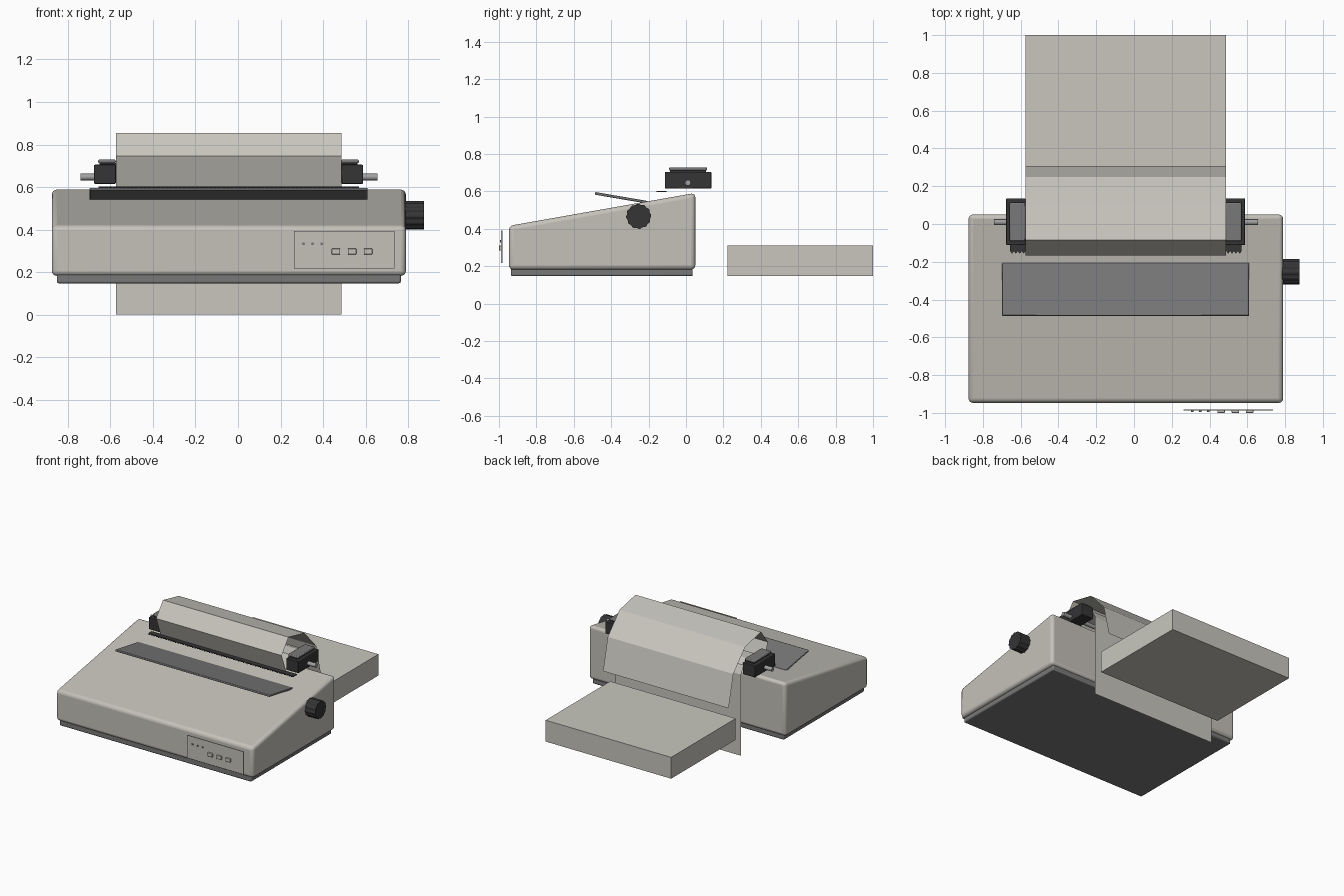
import bpy, bmesh, math
from mathutils import Vector

if "Cube" in bpy.data.objects:
    bpy.data.objects.remove(bpy.data.objects["Cube"])


def mat(name, r, g, b):
    m = bpy.data.materials.new(name)
    m.diffuse_color = (r, g, b, 1)
    m.use_nodes = True
    m.node_tree.nodes["Principled BSDF"].inputs["Base Color"].default_value = m.diffuse_color
    return m


BEIGE = mat("case beige", 0.56, 0.535, 0.49)
PAPER = mat("paper", 0.58, 0.565, 0.515)
GREY = mat("mid grey", 0.19, 0.19, 0.195)
DARK = mat("dark grey", 0.035, 0.035, 0.037)
STEEL = mat("steel", 0.36, 0.36, 0.36)


def finish(name, bm, material, bevel=0, segments=2):
    me = bpy.data.meshes.new(name)
    bm.to_mesh(me)
    bm.free()
    ob = bpy.data.objects.new(name, me)
    bpy.context.collection.objects.link(ob)
    me.materials.append(material)
    if bevel:
        mod = ob.modifiers.new("bevel", 'BEVEL')
        mod.width = bevel
        mod.segments = segments
        mod.limit_method = 'ANGLE'
        mod.angle_limit = math.radians(30)
        bpy.ops.object.select_all(action='DESELECT')
        ob.select_set(True)
        bpy.context.view_layer.objects.active = ob
        bpy.ops.object.shade_smooth_by_angle(angle=math.radians(40))
    return ob


def box(name, lo, hi, material, bevel=0, segments=2):
    bm = bmesh.new()
    bmesh.ops.create_cube(bm, size=1)
    for v in bm.verts:
        v.co = Vector([l + (h - l) * (c + 0.5) for l, h, c in zip(lo, hi, v.co)])
    return finish(name, bm, material, bevel, segments)


def prism(name, pts, direction, material, bevel=0, segments=2):
    """Extrude a closed 3D outline along a direction."""
    bm = bmesh.new()
    face = bm.faces.new([bm.verts.new(p) for p in pts])
    ext = bmesh.ops.extrude_face_region(bm, geom=[face])
    bmesh.ops.translate(bm, vec=direction,
                        verts=[g for g in ext["geom"] if isinstance(g, bmesh.types.BMVert)])
    bmesh.ops.recalc_face_normals(bm, faces=bm.faces)
    return finish(name, bm, material, bevel, segments)


def sheet(name, path, x0, x1, material):
    """Thin paper following a (y, z) path."""
    bm = bmesh.new()
    rows = [(bm.verts.new((x0, y, z)), bm.verts.new((x1, y, z))) for y, z in path]
    for a, b in zip(rows, rows[1:]):
        bm.faces.new((a[0], a[1], b[1], b[0]))
    return finish(name, bm, material)


def circle_x(x, y, z, r, n):
    return [(x, y + r * math.cos(2 * math.pi * i / n), z + r * math.sin(2 * math.pi * i / n))
            for i in range(n)]


# main case: wedge profile, and the recessed base tray under it
profile = [(-0.947, 0.182), (-0.947, 0.416), (0.05, 0.592), (0.05, 0.182)]
prism("case", [(-0.876, y, z) for y, z in profile], (1.666, 0, 0), BEIGE, 0.024, 4)
box("base_tray", (-0.852, -0.936, 0.147), (0.766, 0.036, 0.19), GREY, 0.008)

# raised cover flap tilting up toward the front
flap = [(-0.488, 0.583), (-0.485, 0.597), (-0.205, 0.549), (-0.207, 0.535)]
prism("cover_flap", [(-0.698, y, z) for y, z in flap], (1.307, 0, 0), GREY, 0.004)

# platen knob with grip ribs
cy, cz = -0.253, 0.467
ribs = []
for i in range(48):
    r = 0.067 if i % 4 < 2 else 0.063
    a = 2 * math.pi * i / 48
    ribs.append((0.784, cy + r * math.cos(a), cz + r * math.sin(a)))
prism("platen_knob", ribs, (0.091, 0, 0), DARK)

# serrated tear bar
teeth, bx0, bx1 = 60, -0.656, 0.57
outline = [(bx1, -0.105, 0.596), (bx0, -0.105, 0.596)]
for i in range(2 * teeth + 1):
    outline.append((bx0 + (bx1 - bx0) * i / (2 * teeth), -0.157 if i % 2 else -0.143, 0.596))
prism("tear_bar", outline, (0, 0, 0.007), DARK)

# tractor feed: steel rod and a unit at each paper edge
prism("tractor_rod", circle_x(-0.74, 0.01, 0.647, 0.0155, 20), (1.396, 0, 0), STEEL)
for side, inner, s in (("left", -0.575, -1), ("right", 0.486, 1)):
    def span(w):
        return sorted((inner, inner + s * w))
    a, b = span(0.102)
    box(side + "_tractor", (a, -0.112, 0.615), (b, 0.135, 0.705), DARK, 0.004)
    a, b = span(0.076)
    box(side + "_tractor_pad", (a, -0.085, 0.70), (b, 0.108, 0.714), DARK)
    a, b = span(0.083)
    box(side + "_tractor_lid", (a, -0.09, 0.712), (b, 0.113, 0.729), GREY, 0.006)

# continuous paper: feed sheet, printed sheet curling back, folded stack
px0, px1 = -0.575, 0.486
sheet("feed_paper", [(0.157, 0), (0.157, 0.62), (0.125, 0.68), (0.06, 0.705),
                     (-0.04, 0.70), (-0.09, 0.61)], px0, px1, PAPER)
sheet("printed_paper", [(-0.11, 0.595), (-0.167, 0.745), (-0.084, 0.854), (0.108, 0.812),
                        (0.25, 0.66), (0.307, 0.42)], px0, px1, PAPER)
box("paper_stack", (px0, 0.221, 0.147), (px1, 1.0, 0.31), PAPER)

# control panel plate in front of the case, with lamps and buttons
box("control_panel", (0.263, -0.988, 0.217), (0.737, -0.982, 0.392), BEIGE)
for i in range(3):
    x = 0.308 + 0.043 * i
    pts = [(x + 0.007 * math.cos(t * math.pi / 6), -0.994, 0.333 + 0.007 * math.sin(t * math.pi / 6))
           for t in range(12)]
    prism("lamp_%d" % (i + 1), pts, (0, 0.008, 0), GREY)
    x = 0.461 + 0.0755 * i
    box("button_%d" % (i + 1), (x - 0.02, -1.0, 0.283), (x + 0.02, -0.986, 0.311), BEIGE, 0.003)
